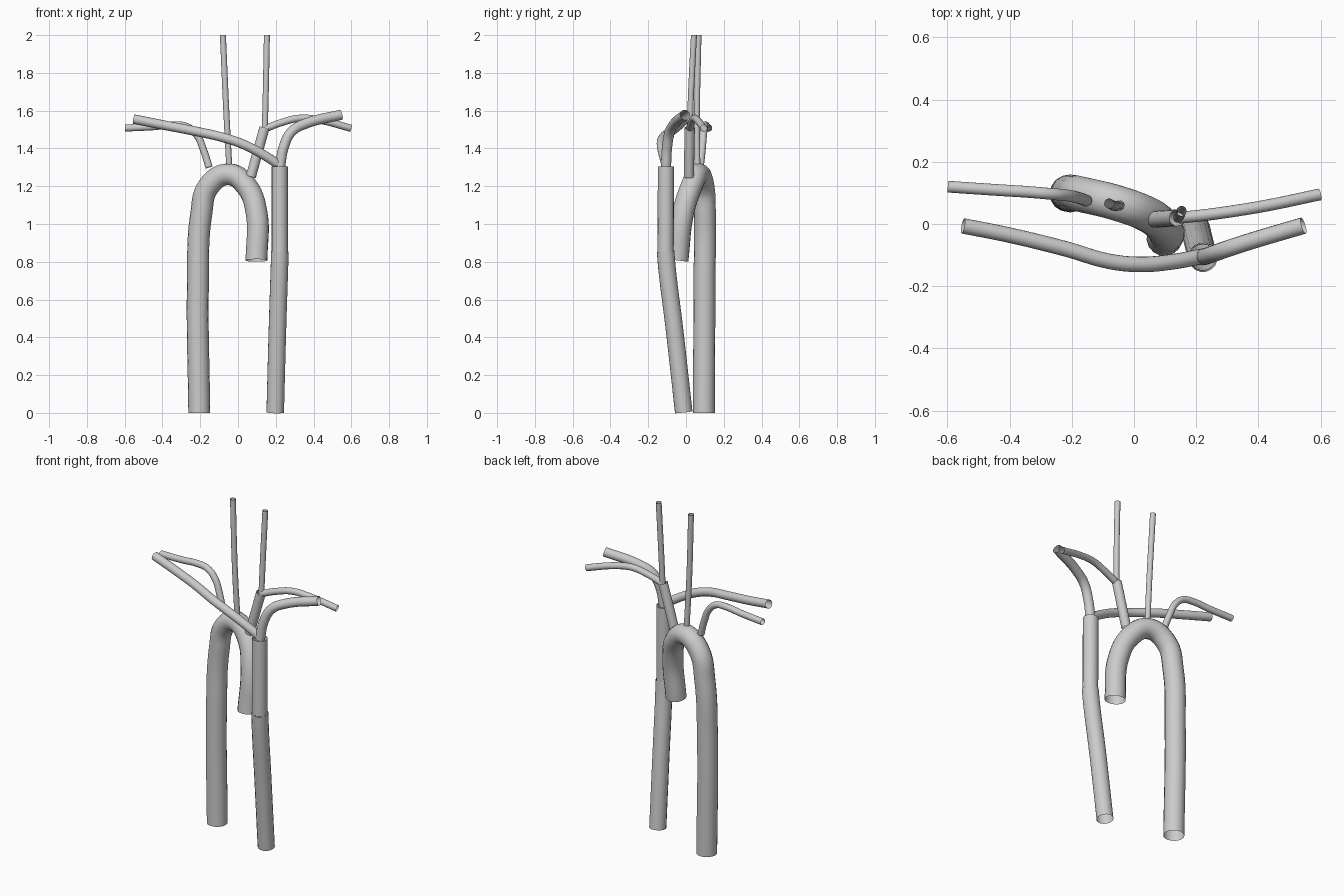
import bpy

grey = bpy.data.materials.new("light grey")
grey.diffuse_color = (0.6, 0.6, 0.6, 1)


def tube(name, radius, points, steps=8):
    """Open-ended smooth pipe swept through the points."""
    cu = bpy.data.curves.new(name, 'CURVE')
    cu.dimensions = '3D'
    cu.bevel_depth = radius
    cu.bevel_resolution = 6
    cu.resolution_u = steps
    cu.use_fill_caps = False
    sp = cu.splines.new('BEZIER')
    sp.bezier_points.add(len(points) - 1)
    for bp, p in zip(sp.bezier_points, points):
        bp.co = p
        bp.handle_left_type = bp.handle_right_type = 'AUTO'
    ob = bpy.data.objects.new(name, cu)
    bpy.context.collection.objects.link(ob)
    cu.materials.append(grey)
    bpy.ops.object.select_all(action='DESELECT')
    ob.select_set(True)
    bpy.context.view_layer.objects.active = ob
    bpy.ops.object.convert(target='MESH')
    bpy.ops.object.shade_smooth_by_angle()


# Large arched pipe
tube("main_arch", 0.058, [
    (-0.205, 0.095, 0), (-0.212, 0.098, 0.7), (-0.195, 0.1, 1.05),
    (-0.155, 0.092, 1.2), (-0.05, 0.066, 1.263), (0.045, 0.03, 1.2),
    (0.098, -0.015, 1.06), (0.098, -0.045, 0.807)])

# Two-part upright pipe
tube("lower_trunk", 0.047, [
    (0.197, -0.012, 0.003), (0.209, -0.062, 0.45),
    (0.219, -0.1, 0.76), (0.222, -0.108, 0.855)])
tube("upper_trunk", 0.043, [(0.221, -0.108, 0.85), (0.221, -0.106, 1.305)])

# Branches from the upright pipe
tube("long_cross_branch", 0.025, [
    (0.215, -0.105, 1.315), (0.12, -0.122, 1.375), (0.02, -0.13, 1.425),
    (-0.08, -0.12, 1.458), (-0.22, -0.08, 1.49), (-0.4, -0.036, 1.525),
    (-0.55, -0.006, 1.555)])
tube("short_side_branch", 0.027, [
    (0.222, -0.106, 1.3), (0.243, -0.1, 1.41), (0.285, -0.085, 1.49),
    (0.36, -0.06, 1.532), (0.545, -0.005, 1.578)])

# Branches from the arch
tube("arch_stub", 0.027, [(0.068, 0.015, 1.25), (0.14, 0.02, 1.51)])
tube("right_upright", 0.016, [
    (0.142, 0.02, 1.5), (0.147, 0.027, 1.7), (0.153, 0.042, 2.0)])
tube("left_upright", 0.016, [
    (-0.046, 0.06, 1.3), (-0.062, 0.058, 1.6), (-0.08, 0.066, 2.0)])
tube("right_arm", 0.019, [
    (0.145, 0.02, 1.505), (0.23, 0.029, 1.537), (0.33, 0.043, 1.56),
    (0.43, 0.06, 1.55), (0.597, 0.095, 1.507)])
tube("left_arm", 0.019, [
    (-0.153, 0.075, 1.3), (-0.182, 0.085, 1.39), (-0.218, 0.092, 1.47),
    (-0.27, 0.097, 1.515), (-0.34, 0.103, 1.524), (-0.45, 0.11, 1.515),
    (-0.598, 0.12, 1.508)])
